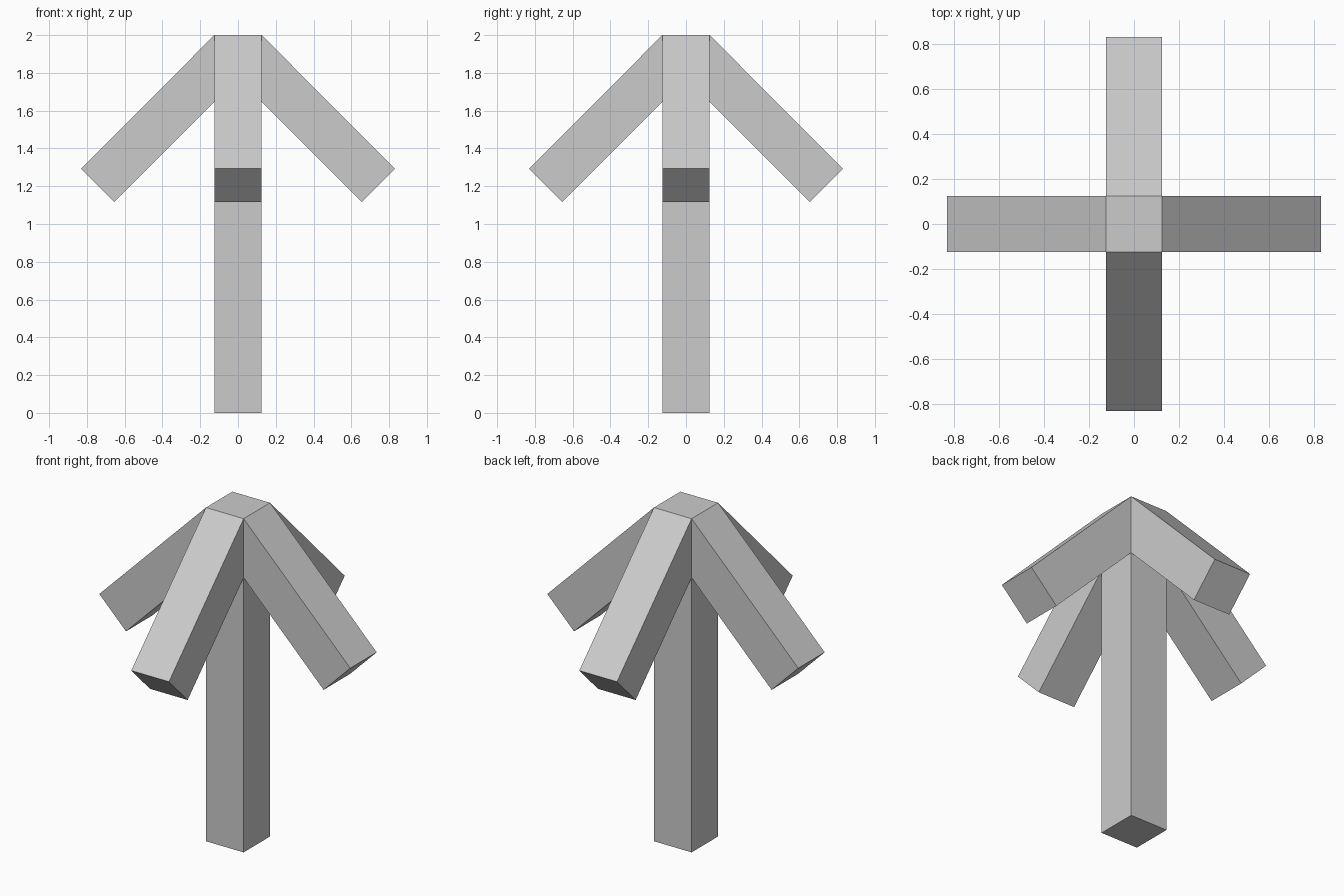
import bpy, bmesh
from math import sqrt
from mathutils import Matrix, Vector

if "Cube" in bpy.data.objects:
    bpy.data.objects.remove(bpy.data.objects["Cube"])

W = 0.25                          # square thickness of post and arms
H = 2.0                           # post height
ARM = 1.0                         # arm length along its upper edge
Z_JOINT = H - W * sqrt(2)         # where the arm underside meets the post
TOP_RUN = ARM / sqrt(2)           # 45 degree run of the upper edge
LOW_RUN = (ARM - W) / sqrt(2)     # 45 degree run of the lower edge

bm = bmesh.new()

# Upright post, cut at the underside of the arms
bmesh.ops.create_cube(bm, size=1, matrix=Matrix.Translation((0, 0, H / 2))
                      @ Matrix.Diagonal((W, W, H, 1)))
bmesh.ops.bisect_plane(bm, geom=bm.verts[:] + bm.edges[:] + bm.faces[:],
                       plane_co=(0, 0, Z_JOINT), plane_no=(0, 0, 1))
bm.normal_update()

# Four drooping arms, extruded from the upper side faces
sides = [f for f in bm.faces
         if abs(f.normal.z) < 0.1 and f.calc_center_median().z > Z_JOINT]
for face in sides:
    out = face.normal.copy()
    tip = bmesh.ops.extrude_discrete_faces(bm, faces=[face])["faces"][0]
    for v in tip.verts:
        run = TOP_RUN if v.co.z > H - 0.01 else LOW_RUN
        v.co += (out - Vector((0, 0, 1))) * run

bmesh.ops.recalc_face_normals(bm, faces=bm.faces[:])
mesh = bpy.data.meshes.new("post_with_arms")
bm.to_mesh(mesh)
bm.free()
bpy.context.collection.objects.link(bpy.data.objects.new("post_with_arms", mesh))
